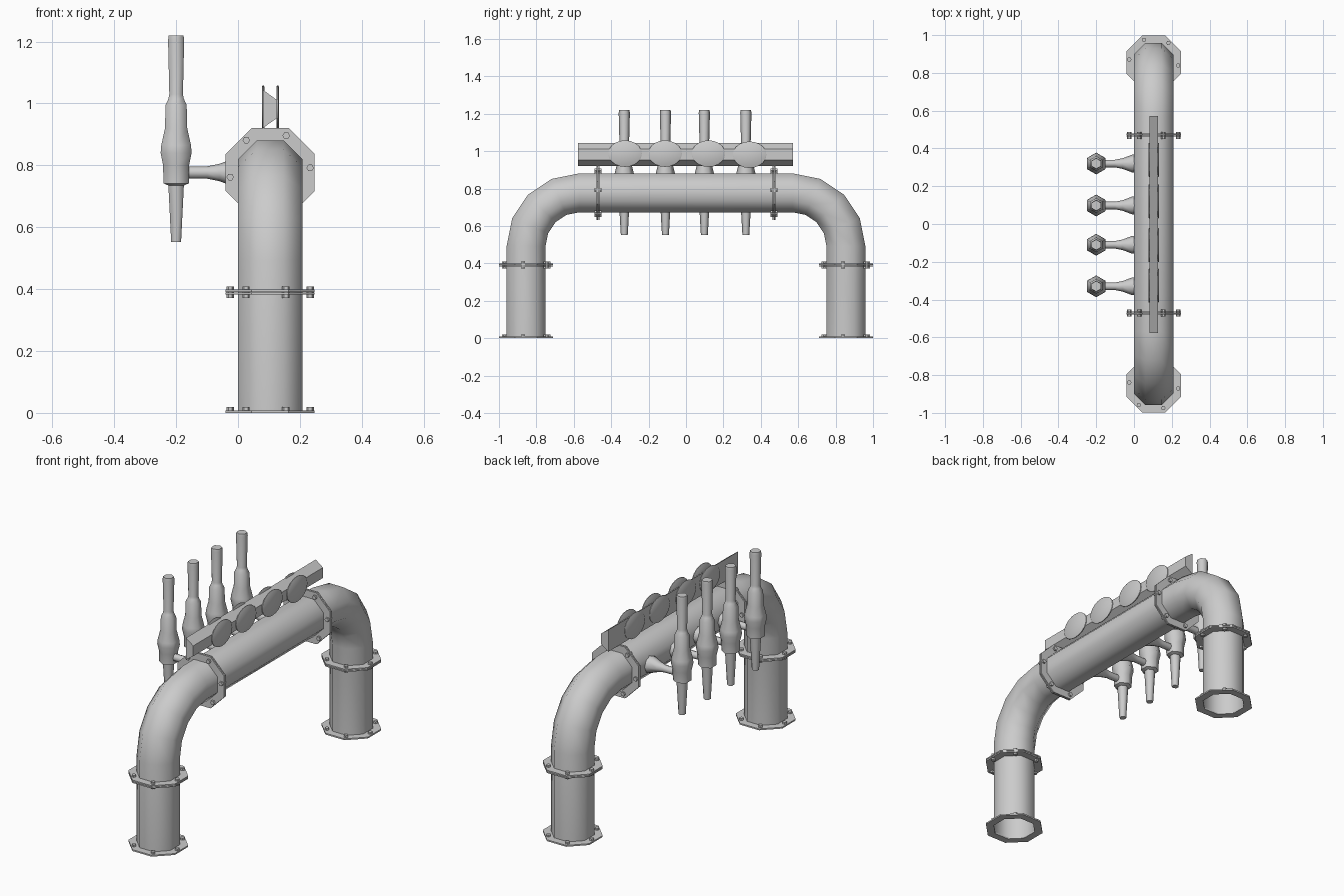
import bpy, bmesh
from math import pi, sin, cos, radians
from mathutils import Matrix, Vector

if "Cube" in bpy.data.objects:
    bpy.data.objects.remove(bpy.data.objects["Cube"])

CX, AP = 0.104, 0.104            # pipe centre x and octagon apothem
LEG_Y, TOP_Z, BEND = 0.855, 0.777, 0.285
OCT = 1 / cos(pi / 8)            # apothem to corner radius, octagon
HEX = 1 / cos(pi / 6)            # same for hexagon


def finish(bm, name, angle=None):
    bmesh.ops.recalc_face_normals(bm, faces=bm.faces)
    me = bpy.data.meshes.new(name)
    bm.to_mesh(me)
    bm.free()
    ob = bpy.data.objects.new(name, me)
    bpy.context.collection.objects.link(ob)
    if angle:
        bpy.ops.object.select_all(action='DESELECT')
        ob.select_set(True)
        bpy.context.view_layer.objects.active = ob
        bpy.ops.object.shade_smooth_by_angle(angle=radians(angle))
    return ob


def skin(bm, rings, caps=False, loop=False):
    rs = [[bm.verts.new(p) for p in r] for r in rings]
    n = len(rs[0])
    for a, b in zip(rs, rs[1:] + (rs[:1] if loop else [])):
        for i in range(n):
            j = (i + 1) % n
            bm.faces.new((a[i], a[j], b[j], b[i]))
    if caps:
        bm.faces.new(rs[0][::-1])
        bm.faces.new(rs[-1])


def lathe(bm, profile, sides, mat=Matrix(), phase=0.0, caps=True, loop=False):
    skin(bm, [[mat @ Vector((r * cos(phase + 2 * pi * i / sides),
                             r * sin(phase + 2 * pi * i / sides), z))
               for i in range(sides)] for r, z in profile], caps, loop)


# Arched octagonal pipe, open at both feet
path = [(-LEG_Y, 0.0, pi)]
for k in range(5):
    t = pi - k * pi / 8
    path.append((-LEG_Y + BEND + BEND * cos(t), TOP_Z - BEND + BEND * sin(t), t))
path += [(-y, z, pi - t) for y, z, t in reversed(path)]
R = AP * OCT
rings = []
for y, z, t in path:
    ring = []
    for i in range(8):
        a = pi / 8 + i * pi / 4
        d = R * sin(a)
        ring.append((CX + R * cos(a), y + d * cos(t), z + d * sin(t)))
    rings.append(ring)
bm = bmesh.new()
skin(bm, rings)
pipe = finish(bm, "arched_pipe", 50)


# Bolted octagonal flanges
def flange(name, mat, offset, base=False):
    bm = bmesh.new()
    ro, ri = 0.144 * OCT, 0.1035 * OCT
    plates = [(0, 0.008)] if base else [(-0.008, -0.001), (0.001, 0.008)]
    for a, b in plates:
        lathe(bm, [(ri, a), (ro, a), (ro, b), (ri, b)], 8, mat, pi / 8, False, True)
    for i in range(6):
        t = radians(offset + 60 * i)
        m = mat @ Matrix.Translation((0.13 * cos(t), 0.13 * sin(t), 0))
        lathe(bm, [(0.012, 0.001 if base else -0.018), (0.012, 0.019)], 6, m)
    finish(bm, name)


for s, tag in ((-1, "front"), (1, "back")):
    flange(f"{tag}_base_flange", Matrix.Translation((CX, s * LEG_Y, 0)), -7, True)
    flange(f"{tag}_leg_flange", Matrix.Translation((CX, s * LEG_Y, 0.39)), -7)
    flange(f"{tag}_top_flange", Matrix.Translation((CX, s * 0.47, TOP_Z))
           @ Matrix.Rotation(pi / 2, 4, 'X'), 6.5)

# Taps: hexagonal spout, body and handle, plus a flared arm to the pipe
TAP = [(0.016, 0.552), (0.025, 0.735), (0.041, 0.742), (0.042, 0.80), (0.05, 0.84),
       (0.048, 0.865), (0.036, 0.92), (0.034, 0.995), (0.025, 1.015),
       (0.022, 1.03), (0.026, 1.205), (0.024, 1.219)]
ARM = [(0.02, 0.0), (0.02, 0.10), (0.028, 0.14), (0.047, 0.19), (0.047, 0.215)]
for n, y in enumerate((-0.33, -0.11, 0.098, 0.32), 1):
    bm = bmesh.new()
    lathe(bm, [(r * HEX, z) for r, z in TAP], 6,
          Matrix.Translation((-0.2, y, 0)), pi / 2)
    finish(bm, f"tap_{n}", 62)
    bm = bmesh.new()
    lathe(bm, ARM, 8, Matrix.Translation((-0.2, y, TOP_Z))
          @ Matrix.Rotation(pi / 2, 4, 'Y'))
    finish(bm, f"tap_arm_{n}", 50)

# Sign rail with a trapezoid section
section = [(0.081, 0.921), (0.126, 0.953), (0.126, 1.011), (0.081, 1.044)]
bm = bmesh.new()
skin(bm, [[(x, y, z) for x, z in section] for y in (-0.577, 0.573)], True)
finish(bm, "sign_rail")

# Oval badges on both faces of the rail
for n, y in enumerate((-0.326, -0.112, 0.12, 0.34), 1):
    for x, tag in ((0.081, "left"), (0.128, "right")):
        bm = bmesh.new()
        m = (Matrix.Translation((x, y, 0.987 if n < 4 else 0.981))
             @ Matrix.Rotation(pi / 2, 4, 'Y') @ Matrix.Diagonal((0.071, 0.09, 1, 1)))
        lathe(bm, [(0.96, -0.004), (1, -0.002), (1, 0.002), (0.96, 0.004)], 20, m)
        finish(bm, f"badge_{tag}_{n}", 40)
